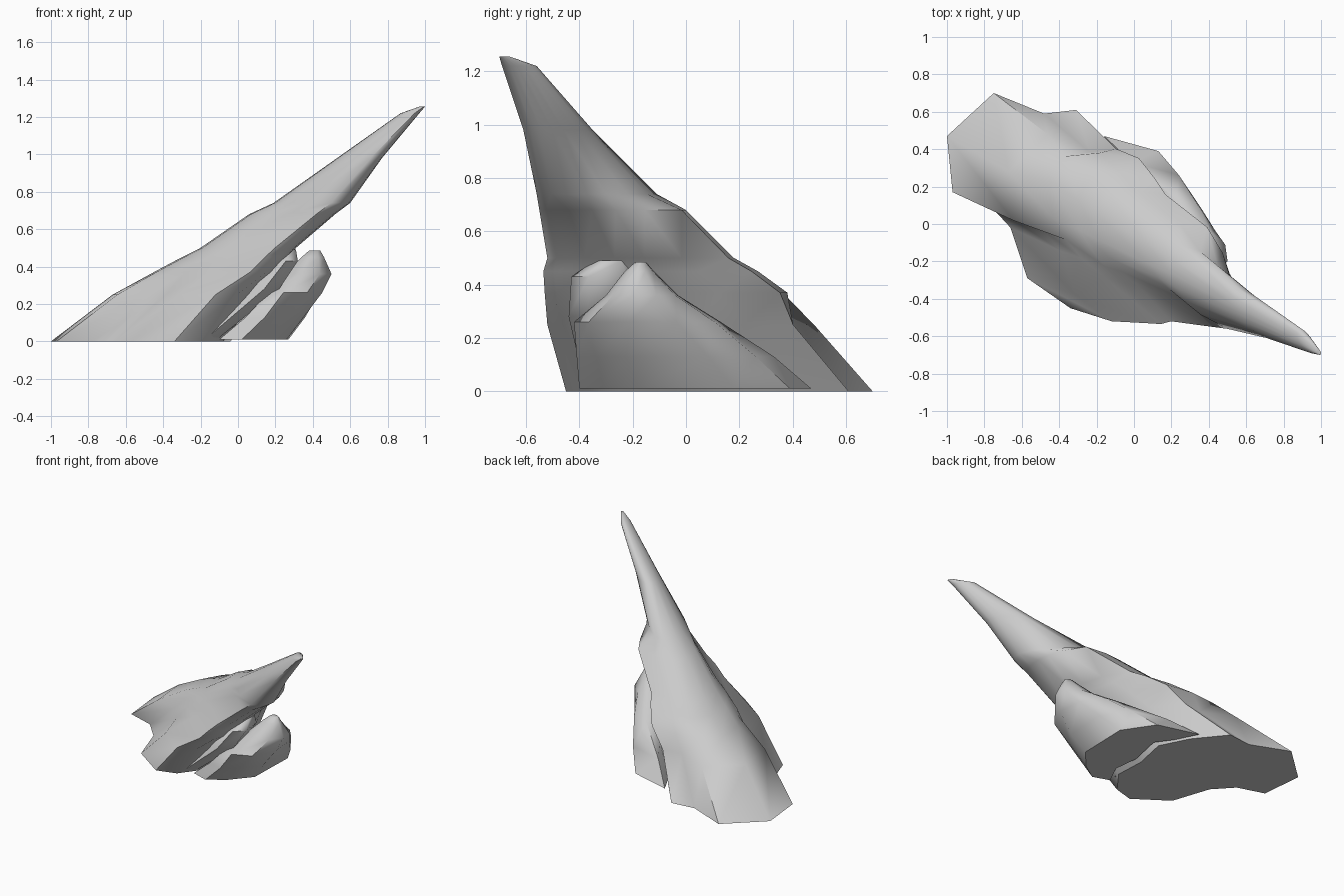
import bpy
import bmesh
import math

cube = bpy.data.objects.get("Cube")
if cube:
    bpy.data.objects.remove(cube, do_unlink=True)

# One plain stone colour
stone = bpy.data.materials.new("grey_stone")
stone.use_nodes = True
colour = (0.6, 0.6, 0.6, 1)
stone.diffuse_color = colour
stone.node_tree.nodes["Principled BSDF"].inputs["Base Color"].default_value = colour


def fit(outline, x0, x1, y0, y1):
    """Stretch an outline to fill the given rectangle."""
    xs, ys = zip(*outline)
    w, d = max(xs) - min(xs), max(ys) - min(ys)
    return [(x0 + (x - min(xs)) / w * (x1 - x0),
             y0 + (y - min(ys)) / d * (y1 - y0)) for x, y in outline]


def leaning_rock(name, sections, angle=58):
    """Loft through sections of (outline, levels); a level is (z, x0, x1, y0, y1)."""
    bm = bmesh.new()
    rings = []
    for outline, levels in sections:
        for z, *box in levels:
            rings.append([bm.verts.new((x, y, z)) for x, y in fit(outline, *box)])
    count = len(rings[0])
    for low, high in zip(rings, rings[1:]):
        for i in range(count):
            j = (i + 1) % count
            bm.faces.new((low[i], low[j], high[j], high[i]))
    underside = bm.faces.new(rings[0])
    for edge in underside.edges:
        edge.smooth = False
    bm.faces.new(rings[-1])
    bmesh.ops.recalc_face_normals(bm, faces=bm.faces)
    mesh = bpy.data.meshes.new(name)
    bm.to_mesh(mesh)
    bm.free()
    mesh.materials.append(stone)
    rock = bpy.data.objects.new(name, mesh)
    bpy.context.collection.objects.link(rock)
    bpy.ops.object.select_all(action="DESELECT")
    bpy.context.view_layer.objects.active = rock
    rock.select_set(True)
    bpy.ops.object.shade_smooth_by_angle(angle=math.radians(angle))


# Tall spire leaning over to the front left: broad foot, shouldered waist, slim neck
spire_foot = [(-1, .47), (-.97, .17), (-.78, .11), (-.66, -.02), (-.57, -.29),
              (-.34, -.45), (-.2, -.41), (-.08, -.25), (-.09, -.04),
              (-.04, .2), (-.14, .4), (-.31, .61), (-.48, .59), (-.75, .7)]
spire_waist = [(0, .83), (.02, .62), (.13, .49), (.26, .38), (.44, .27),
               (.78, 0), (.91, .05), (.98, .2), (1, .36),
               (.98, .52), (.9, .72), (.72, .97), (.4, 1), (.12, .98)]
spire_neck = [(0, .85), (.02, .65), (.1, .48), (.22, .33), (.4, .17),
              (.75, 0), (.9, .04), (.98, .12), (1, .25),
              (.92, .42), (.8, .58), (.62, .76), (.4, .92), (.14, 1)]
leaning_rock("leaning_spire", [
    (spire_foot, [(0, -1, -.04, -.45, .7),
                  (.25, -.67, .13, -.52, .48)]),
    (spire_waist, [(.37, -.45, .21, -.53, .38),
                   (.45, -.3, .27, -.535, .27),
                   (.5, -.2, .31, -.52, .18),
                   (.68, .06, .52, -.55, 0)]),
    (spire_neck, [(.74, .19, .6, -.56, -.11),
                  (.98, .53, .77, -.61, -.35),
                  (1.22, .87, .97, -.69, -.56),
                  (1.255, .97, 1, -.7, -.66)]),
])

# Lower boulder sheltering under the spire, its inner side following the spire
boulder_foot = [(-.16, .47), (-.08, .31), (0, .2), (-.05, -.04), (-.03, -.22),
                (-.1, -.36), (.02, -.4), (.14, -.32), (.26, -.18),
                (.27, .18), (.13, .39)]
boulder_waist = [(.3, 1), (.15, .8), (.07, .6), (.03, .45), (0, .25),
                 (.1, .1), (.35, 0), (.75, .1), (1, .38), (.95, .7), (.65, .96)]
leaning_rock("lower_boulder", [
    (boulder_foot, [(.01, -.16, .27, -.4, .47),
                    (.13, -.01, .36, -.41, .33)]),
    (boulder_waist, [(.26, .13, .45, -.42, .13),
                     (.36, .25, .5, -.3, -.03),
                     (.45, .34, .46, -.23, -.12),
                     (.485, .38, .44, -.19, -.15)]),
])

# Shard growing out of the spire, wedged against the boulder
shard = [(-1, .3), (-.6, -.7), (.2, -1), (1, -.5), (.8, .6), (-.3, 1)]
leaning_rock("wedged_shard", [
    (shard, [(.02, -.26, -.1, -.38, -.1),
             (.28, .02, .22, -.44, -.15),
             (.43, .16, .32, -.43, -.17),
             (.49, .24, .31, -.34, -.22)]),
])
